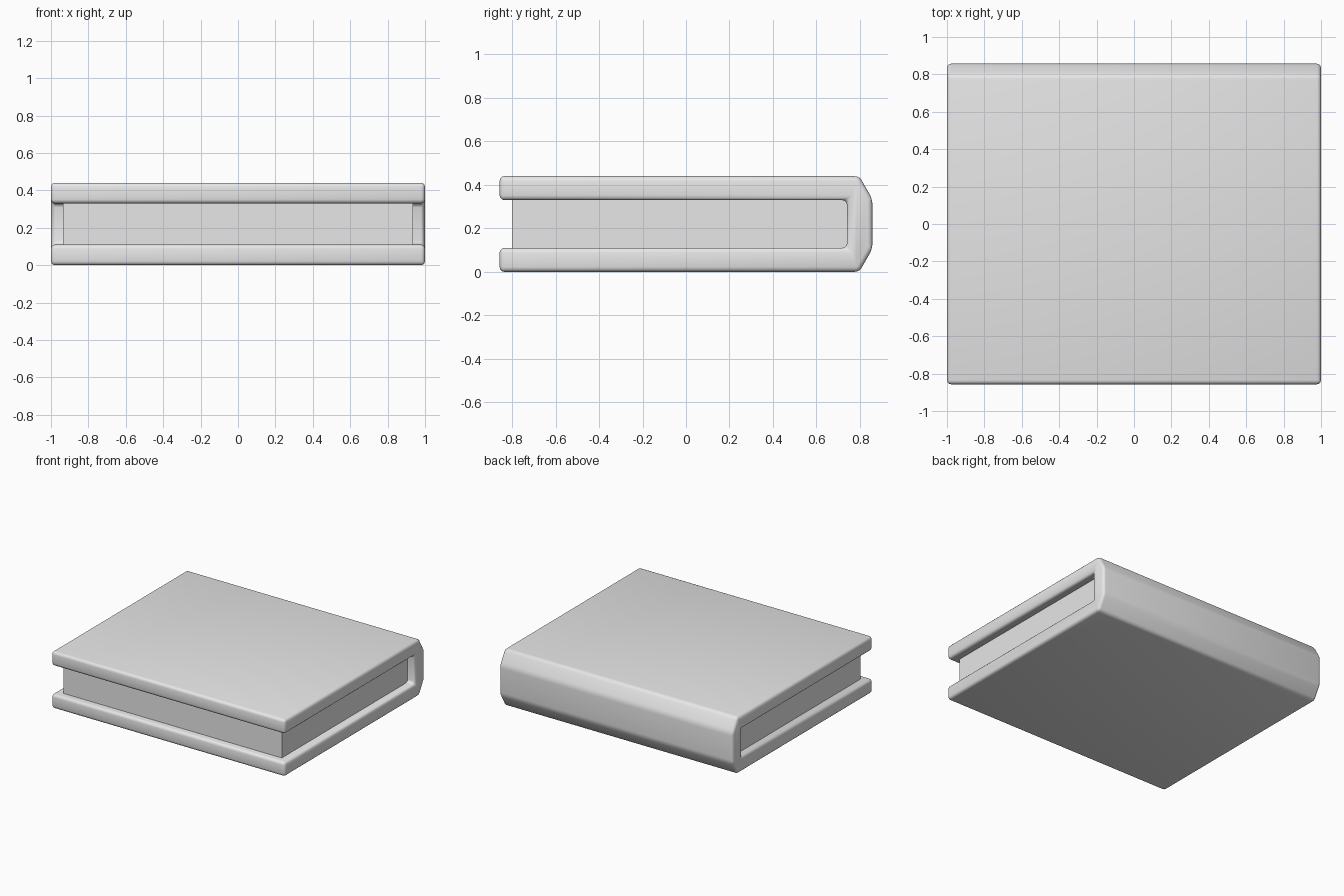
import bpy
import bmesh
import math

if "Cube" in bpy.data.objects:
    bpy.data.objects.remove(bpy.data.objects["Cube"])


def make_material(name, value):
    mat = bpy.data.materials.new(name)
    mat.diffuse_color = (value, value, value, 1.0)
    mat.use_nodes = True
    mat.node_tree.nodes["Principled BSDF"].inputs["Base Color"].default_value = mat.diffuse_color
    return mat


def extrude_profile(name, profile, half_width, mat, bevel=0.0):
    """Extrude a (y, z) outline along x, optionally rounding every edge."""
    bm = bmesh.new()
    face = bm.faces.new([bm.verts.new((-half_width, y, z)) for y, z in profile])
    new = bmesh.ops.extrude_face_region(bm, geom=[face])["geom"]
    verts = [v for v in new if isinstance(v, bmesh.types.BMVert)]
    bmesh.ops.translate(bm, verts=verts, vec=(2 * half_width, 0, 0))
    bmesh.ops.recalc_face_normals(bm, faces=bm.faces)
    if bevel:
        bmesh.ops.bevel(bm, geom=bm.edges[:], offset=bevel, segments=3,
                        profile=0.5, affect='EDGES', clamp_overlap=True)
    mesh = bpy.data.meshes.new(name)
    bm.to_mesh(mesh)
    bm.free()
    mesh.materials.append(mat)
    if bevel:
        mesh.polygons.foreach_set("use_smooth", [True] * len(mesh.polygons))
        mesh.set_sharp_from_angle(angle=math.radians(40))
    obj = bpy.data.objects.new(name, mesh)
    bpy.context.collection.objects.link(obj)
    return obj


grey = make_material("light_grey", 0.8)

# Cover: C-shaped outline, mirrored about mid height
MID = 0.22
lower = [(0.74, 0.11), (-0.857, 0.11), (-0.857, 0.0), (0.797, 0.0), (0.857, 0.105)]
upper = [(y, 2 * MID - z) for y, z in reversed(lower)]
extrude_profile("book_cover", lower + upper, 1.0, grey, bevel=0.022)

# Page block, tucked slightly into the cover
pages = [(-0.80, 0.095), (0.76, 0.095), (0.76, 0.345), (-0.80, 0.345)]
extrude_profile("page_block", pages, 0.935, grey)
